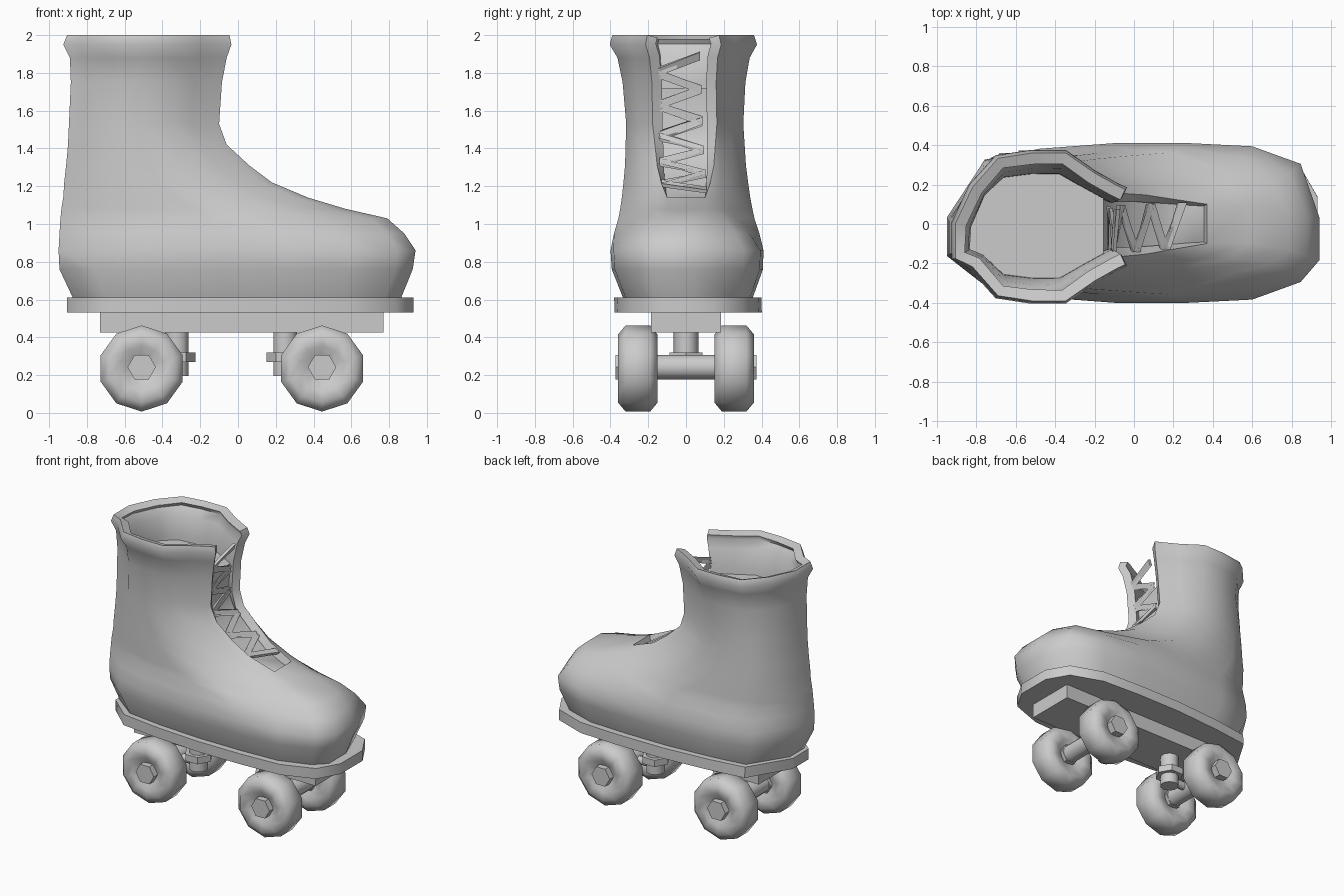
import bpy, bmesh
from math import pi, sin, cos, radians
from mathutils import Vector

if "Cube" in bpy.data.objects:
    bpy.data.objects.remove(bpy.data.objects["Cube"], do_unlink=True)

grey = bpy.data.materials.new("plain_grey")
grey.use_nodes = True
grey.diffuse_color = (0.6, 0.6, 0.6, 1)
grey.node_tree.nodes["Principled BSDF"].inputs["Base Color"].default_value = (0.6, 0.6, 0.6, 1)


def activate(ob):
    bpy.ops.object.select_all(action='DESELECT')
    ob.select_set(True)
    bpy.context.view_layer.objects.active = ob


def smooth(ob, degrees=50):
    activate(ob)
    bpy.ops.object.shade_smooth_by_angle(angle=radians(degrees))


def thicken(ob, thickness, offset):
    activate(ob)
    mod = ob.modifiers.new("shell", 'SOLIDIFY')
    mod.thickness, mod.offset = thickness, offset
    bpy.ops.object.modifier_apply(modifier=mod.name)


def loft(name, rings, closed=True, caps=False, cyclic=False, skip=None):
    """Skin a list of rings with quads; skip(level, segment) leaves gaps."""
    bm = bmesh.new()
    rows = [[bm.verts.new(p) for p in ring] for ring in rings]
    n = len(rows[0])
    for i in range(len(rows) if cyclic else len(rows) - 1):
        a, b = rows[i], rows[(i + 1) % len(rows)]
        for j in range(n if closed else n - 1):
            if not (skip and skip(i, j)):
                k = (j + 1) % n
                bm.faces.new((a[j], a[k], b[k], b[j]))
    if caps:
        bm.faces.new(rows[0])
        bm.faces.new(rows[-1])
    bmesh.ops.recalc_face_normals(bm, faces=bm.faces)
    mesh = bpy.data.meshes.new(name)
    bm.to_mesh(mesh)
    bm.free()
    mesh.materials.append(grey)
    ob = bpy.data.objects.new(name, mesh)
    bpy.context.collection.objects.link(ob)
    return ob


def rod(name, radius, depth, location, sides, rotation=(0, 0, 0)):
    bpy.ops.mesh.primitive_cylinder_add(vertices=sides, radius=radius, depth=depth,
                                        location=location, rotation=rotation)
    ob = bpy.context.object
    ob.name = name
    ob.data.materials.append(grey)
    smooth(ob)
    return ob


# Half outline of a foot: fraction of length, fraction of half width
OUTLINE = [(0, .24), (.1, .83), (.25, .93), (.45, 1), (.65, 1), (.82, .96), (.95, .74)]


def foot_ring(z, back, front, half, taper, tip, toe_shift=0):
    """Ring of a right-footed outline: heel and toe ends sit off the middle."""
    rise = (z - .6) / 1.4
    dy = .01 - .025 * rise
    left, right = [], []
    for u, v in OUTLINE + [(1, 0)]:
        y = v * half
        if u > .7:
            y = max(y * taper, tip) if u < 1 else tip
        elif u == .1:
            y *= 1 - .35 * rise      # the heel gets more pointed higher up
        mid = dy - .07 if u == 0 else dy + toe_shift if u == 1 else dy
        x = back + (front - back) * u
        left.append(Vector((x, mid + y, z)))
        right.append(Vector((x, mid - y, z)))
    return left + right[::-1]


# Boot upper: height, heel x, front x, half width, front taper, tip half width, toe shift
LEVELS = [
    (.6, -.87, .86, .34, 1, .1, -.07),
    (.76, -.945, .925, .4, 1, .11, -.08),
    (.86, -.95, .94, .405, 1, .11, -.08),
    (.95, -.945, .88, .385, .9, .1, -.07),
    (1.03, -.94, .79, .36, .75, .09, -.04),
    (1.08, -.935, .57, .35, .67, .1, 0),
    (1.14, -.925, .37, .34, .72, .1, 0),
    (1.22, -.92, .18, .33, .76, .13, 0),
    (1.31, -.91, .06, .32, .8, .15, 0),
    (1.42, -.9, -.06, .315, .82, .16, 0),
    (1.53, -.895, -.1, .31, .82, .17, 0),
    (1.75, -.885, -.085, .325, .8, .17, 0),
    (1.88, -.89, -.06, .35, .78, .18, 0),
    (1.95, -.925, -.035, .39, .76, .2, 0),
    (2.0, -.905, -.045, .375, .76, .19, 0),
]
SLIT = 6
boot = loft("boot_upper", [foot_ring(*lv) for lv in LEVELS],
            skip=lambda i, j: i >= SLIT and j == len(OUTLINE))
thicken(boot, .06, -1)
smooth(boot, 50)

# Padded lining that fills the boot behind the laces
lining = loft("lining", [foot_ring(z - .03, back + .05, front - .07, half - .05, taper, tip + .03)
                         for z, back, front, half, taper, tip, _ in LEVELS[SLIT - 1:SLIT + 6]],
              caps=True)
smooth(lining, 50)


# Laces: a flat ribbon zigzagging up the front opening
def front_x(z):
    for a, b in zip(LEVELS, LEVELS[1:]):
        if a[0] <= z <= b[0]:
            return a[2] + (b[2] - a[2]) * (z - a[0]) / (b[0] - a[0])


STEPS = 11
ribbon = []
for i in range(STEPS):
    z = 1.18 + .71 * (i / (STEPS - 1)) ** 1.3
    y = (.11 if i % 2 == 0 else -.13) - .04 * i / STEPS
    along = Vector((front_x(z + .03) - front_x(z - .03), 0, .06)).normalized() * .022
    p = Vector((front_x(z) - .03, y, z))
    ribbon.append([p - along, p + along])
laces = loft("laces", ribbon, closed=False)
thicken(laces, .02, 0)

# Sole and the mounting plate beneath it
sole = loft("sole", [foot_ring(z, -.905, .93, .39, 1, .13) for z in (.532, .61)], caps=True)
smooth(sole, 50)
bpy.ops.mesh.primitive_cube_add(size=1, location=(.02, 0, .483))
plate = bpy.context.object
plate.name = "mounting_plate"
plate.scale = (1.5, .37, .115)
plate.data.materials.append(grey)

# Wheel cross-section: radius, offset from the wheel's middle
TYRE = [(.055, .06), (.12, .095), (.18, .105), (.228, .065)]
TYRE += [(r, -y) for r, y in reversed(TYRE)]
SIDES = 10
AXLE_Z = .235


def wheel(name, x, y):
    rings = []
    for i in range(SIDES):
        a = 2 * pi * i / SIDES
        rings.append([Vector((x + r * sin(a), y + d, AXLE_Z + r * cos(a))) for r, d in TYRE])
    smooth(loft(name, rings, cyclic=True), 60)


# Trucks: kingpin faces the middle of the skate
for end, x, pin_x in (("front", .445, .25), ("rear", -.51, -.325)):
    rod(end + "_axle", .065, .36, (x, 0, .242), 12, (pi / 2, 0, 0))
    rod(end + "_truck_arm", .03, abs(x - pin_x), ((x + pin_x) / 2, 0, .242), 8, (0, pi / 2, 0))
    rod(end + "_kingpin", .065, .24, (pin_x, 0, .315), 10)
    rod(end + "_kingpin_nut", .1, .05, (pin_x, 0, .295), 6, (0, 0, pi / 6))
    for side, s in (("left", 1), ("right", -1)):
        wheel(f"{end}_{side}_wheel", x, s * .255)
        rod(f"{end}_{side}_axle_bolt", .075, .21, (x, s * .267, .242), 6, (pi / 2, pi / 6, 0))
